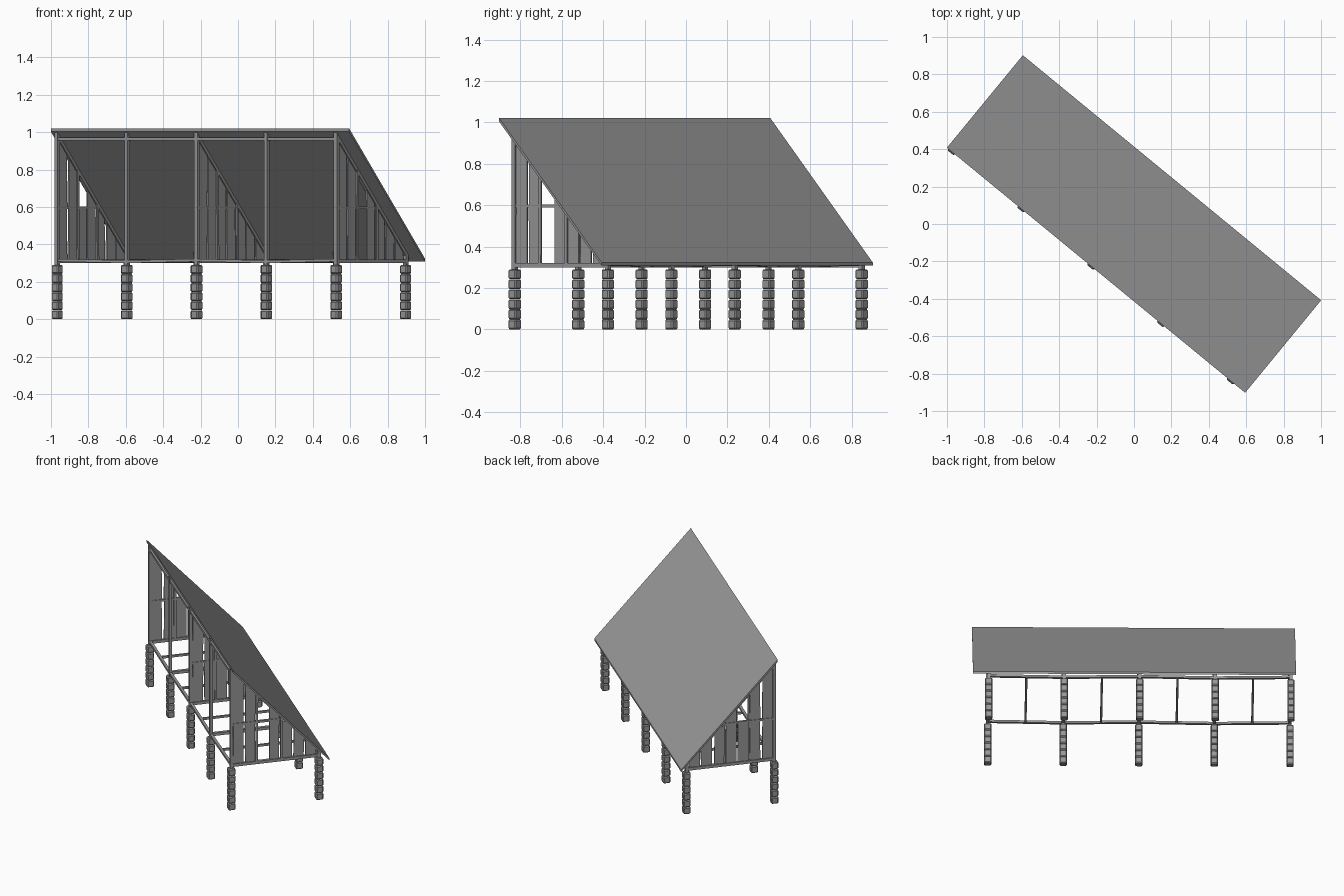
import bpy, math, random
from mathutils import Matrix

random.seed(4)
cube = bpy.data.objects.get("Cube")
if cube:
    bpy.data.objects.remove(cube, do_unlink=True)


def material(name, rgb):
    m = bpy.data.materials.new(name)
    m.diffuse_color = (*rgb, 1)
    m.use_nodes = True
    m.node_tree.nodes["Principled BSDF"].inputs["Base Color"].default_value = (*rgb, 1)
    return m


GREY = material("weathered grey", (0.32, 0.315, 0.315))
TURN = Matrix.Rotation(math.radians(-39.4), 4, 'Z')   # the shed stands at an angle

FRONT, BACK = -0.305, 0.277          # the two pillar rows
BAYS = [-1.0 + 0.483 * i for i in range(5)]
FLOOR, RAIL = 0.32, 0.595
SLOPE = 1.086


def under(v):
    """Height of the roof's underside at depth v."""
    return 1.003 - SLOPE * (v + 0.32)


def prism(name, profile, u0, u1, lift=0.0):
    """Extrude a (depth, height) profile along the shed; lift raises the far end."""
    n = len(profile)
    verts = [(u0, v, z) for v, z in profile] + [(u1, v, z + lift) for v, z in profile]
    faces = [tuple(range(n - 1, -1, -1)), tuple(range(n, 2 * n))]
    faces += [(i, (i + 1) % n, n + (i + 1) % n, n + i) for i in range(n)]
    mesh = bpy.data.meshes.new(name)
    mesh.from_pydata([TURN @ Matrix.Translation(p).translation for p in verts], [], faces)
    mesh.materials.append(GREY)
    ob = bpy.data.objects.new(name, mesh)
    bpy.context.collection.objects.link(ob)
    return ob


def box(name, u0, u1, v0, v1, z0, z1, lift=0.0):
    return prism(name, [(v0, z0), (v1, z0), (v1, z1), (v0, z1)], u0, u1, lift)


# Sloping roof slab
prism("roof", [(-0.32, 1.003), (0.32, 0.308), (0.32, 0.323), (-0.32, 1.02)], -1.032, 1.032)

# Stacked block pillars
STEP, HALF = 0.0485, 0.0235
for u in BAYS:
    for v in (FRONT, BACK):
        for k in range(6):
            block = box("pillar_block", u - HALF, u + HALF, v - HALF, v + HALF,
                        k * STEP, (k + 1) * STEP - 0.001)
            bevel = block.modifiers.new("worn_edges", 'BEVEL')
            bevel.width = 0.006
            bevel.segments = 1

# Floor frame: slightly crooked sills, cross beams and joists
for i, (a, b) in enumerate(zip(BAYS, BAYS[1:])):
    tilt = 0.008 if i % 2 else -0.008
    for v in (FRONT, BACK):
        box("floor_sill", a - 0.01, b + 0.01, v - 0.009, v + 0.009,
            0.304 - tilt / 2, 0.319 - tilt / 2, tilt)
    mid = (a + b) / 2
    box("floor_joist", mid - 0.007, mid + 0.007, FRONT, BACK, 0.302, 0.316)
for u in BAYS:
    box("cross_beam", u - 0.01, u + 0.01, FRONT - 0.01, BACK + 0.01, 0.3, FLOOR)

# Front posts, back stubs and the beam along the high edge
for u in BAYS:
    for name, v in (("front_post", FRONT), ("back_stub", BACK)):
        lo, hi = v - 0.01, v + 0.01
        prism(name, [(lo, 0.29), (hi, 0.29), (hi, under(hi)), (lo, under(lo))],
              u - 0.011, u + 0.011)
box("top_beam", BAYS[0], BAYS[-1], FRONT - 0.008, FRONT + 0.008, 0.955, 0.972)


def plank(name, u, v0, v1, z0, cap):
    """Upright board whose top follows the roof or stops at cap."""
    t0, t1 = (min(cap, under(v) - 0.015) for v in (v0, v1))
    if t1 > z0 + 0.01:
        lean = random.uniform(-0.004, 0.004)
        prism(name, [(v0, z0), (v1, z0), (v1 + lean, t1), (v0 + lean, t0)],
              u - 0.004, u + 0.004)


# Three boarded walls: two ends and the middle
OPEN_UPPER = {0: [2], 2: [], 4: [2]}
OPEN_LOWER = {0: [], 2: [], 4: [2]}
for w in (0, 2, 4):
    u = BAYS[w]
    # Sloping rafter and middle rail
    prism("wall_rafter", [(-0.31, under(-0.31) - 0.026), (BACK, under(BACK) - 0.026),
                          (BACK, under(BACK)), (-0.31, under(-0.31))], u - 0.011, u + 0.011)
    box("wall_rail", u - 0.008, u + 0.008, FRONT, 0.045, RAIL - 0.007, RAIL + 0.007)
    for v in (-0.14, 0.025):
        plank("wall_stud", u + 0.009, v - 0.008, v + 0.008, FLOOR, 1.0)
    # Boards below and above the rail
    for c in range(7):
        v0 = FRONT + 0.012 + c * 0.08
        v1 = v0 + random.uniform(0.064, 0.073)
        if c not in OPEN_LOWER[w]:
            plank("lower_board", u, v0, v1, FLOOR, RAIL - 0.005)
        if c not in OPEN_UPPER[w]:
            plank("upper_board", u, v0, v1, RAIL + 0.005, 1.0)
